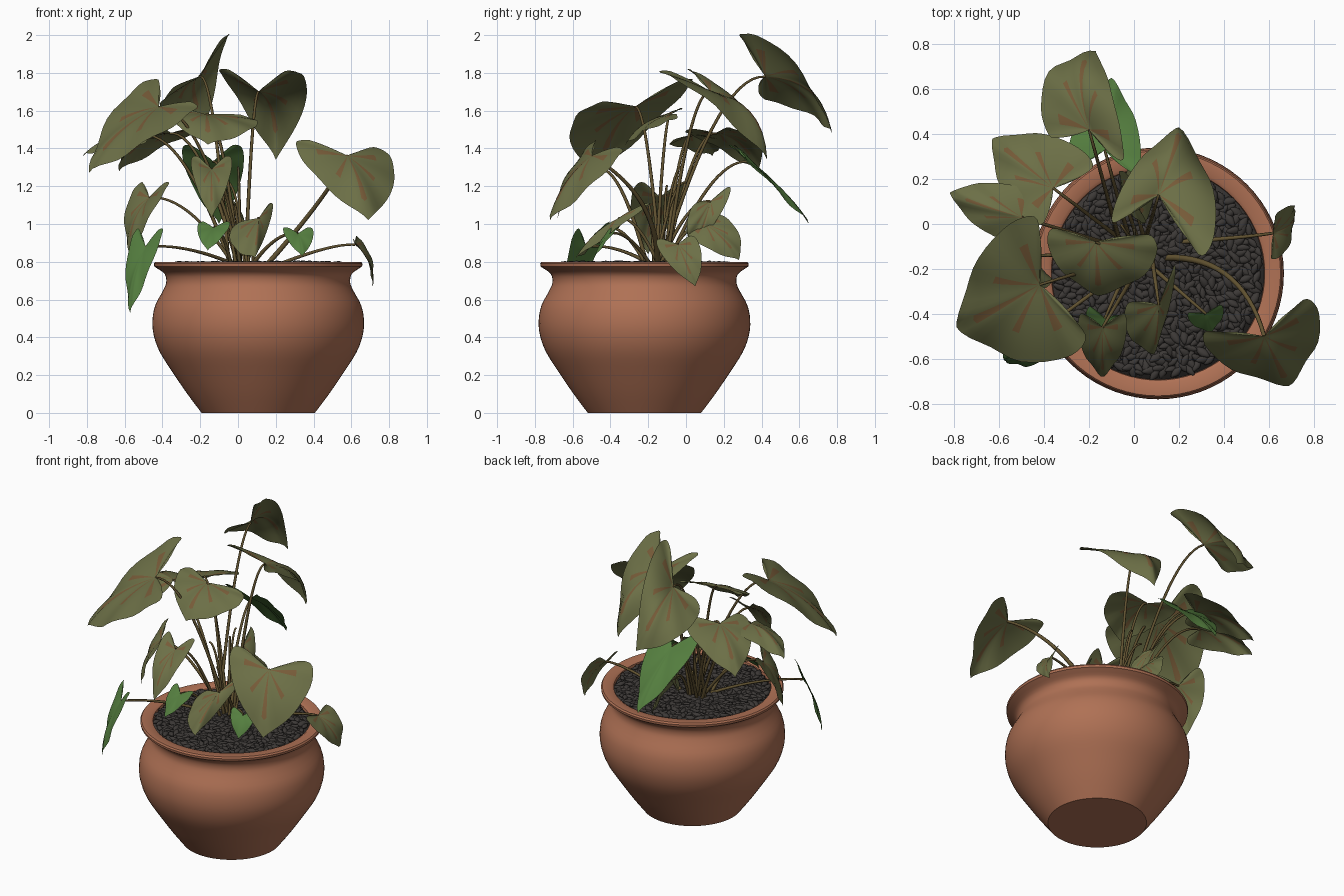
import bpy, bmesh, math, random
from mathutils import Vector as V, Euler
from mathutils.geometry import interpolate_bezier

if "Cube" in bpy.data.objects:
    bpy.data.objects.remove(bpy.data.objects["Cube"])

random.seed(4)
CX, CY = 0.107, -0.22          # pot axis


def material(name, rgb):
    m = bpy.data.materials.new(name)
    m.diffuse_color = (*rgb, 1)
    m.use_nodes = True
    m.node_tree.nodes["Principled BSDF"].inputs["Base Color"].default_value = m.diffuse_color
    return m


TERRACOTTA = material("terracotta", (0.43, 0.165, 0.09))
PEBBLE = material("dark_pebble", (0.045, 0.04, 0.037))
OLIVE = material("olive_leaf", (0.15, 0.16, 0.062))
GREEN = material("young_green_leaf", (0.09, 0.21, 0.05))
VEIN = material("leaf_vein", (0.185, 0.105, 0.04))
STEM = material("stem_brown", (0.12, 0.085, 0.03))


def add_mesh(name, verts, faces, mats, smooth=True):
    me = bpy.data.meshes.new(name)
    me.from_pydata(verts, [], faces)
    for m in mats:
        me.materials.append(m)
    for p in me.polygons:
        p.use_smooth = smooth
    ob = bpy.data.objects.new(name, me)
    bpy.context.collection.objects.link(ob)
    return ob


def catmull(pts, per):
    """Smooth a short list of 2D points."""
    out = []
    for i in range(len(pts) - 1):
        a, b, c, d = (V(pts[max(0, min(len(pts) - 1, i + k))]) for k in (-1, 0, 1, 2))
        for k in range(per):
            t = k / per
            out.append(0.5 * (2 * b + (c - a) * t + (2 * a - 5 * b + 4 * c - d) * t * t
                              + (3 * b - a - 3 * c + d) * t ** 3))
    return out + [V(pts[-1])]


# Pot: lathed profile, outside then over the rim to the inside wall
def lathe(name, profile, mat, n=72):
    verts, faces = [], []
    for r, z in profile:
        for i in range(n):
            a = 2 * math.pi * i / n
            verts.append((CX + r * math.cos(a), CY + r * math.sin(a), z))
    for k in range(len(profile) - 1):
        for i in range(n):
            j = (i + 1) % n
            faces.append((k * n + i, k * n + j, (k + 1) * n + j, (k + 1) * n + i))
    faces.append(tuple(reversed(range(n))))
    return add_mesh(name, verts, faces, [mat])


outer = catmull([(0.30, 0), (0.375, 0.1), (0.45, 0.21), (0.52, 0.32), (0.553, 0.41), (0.56, 0.49),
                 (0.545, 0.57), (0.505, 0.645), (0.487, 0.69), (0.495, 0.735), (0.535, 0.765)], 3)
rim = [(0.55, 0.775), (0.552, 0.79), (0.545, 0.80), (0.49, 0.80), (0.475, 0.79), (0.465, 0.72)]
pot = lathe("pot", [tuple(p) for p in outer] + rim, TERRACOTTA)
bpy.context.view_layer.objects.active = pot
pot.select_set(True)
bpy.ops.object.shade_smooth_by_angle(angle=math.radians(40))
pot.select_set(False)

# Soil bed and pebbles
lathe("soil", [(0.475, 0.772), (0.475, 0.774)], PEBBLE)
bpy.data.objects["soil"].data.polygons[-1].flip()
bm = bmesh.new()
bmesh.ops.create_icosphere(bm, subdivisions=2, radius=1)
bm.verts.ensure_lookup_table()
ico_v = [v.co.copy() for v in bm.verts]
ico_f = [[v.index for v in f.verts] for f in bm.faces]
bm.free()
verts, faces = [], []
COUNT = 750
for i in range(COUNT):
    r, a = 0.455 * math.sqrt((i + 0.5) / COUNT), i * 2.39996
    pos = V((CX + r * math.cos(a), CY + r * math.sin(a), 0.782 + random.uniform(-0.006, 0.008)))
    rot = Euler((random.uniform(-.5, .5), random.uniform(-.35, .35), random.uniform(0, 6.28))).to_matrix()
    s = random.uniform(0.85, 1.2)
    base = len(verts)
    # lens-shaped pebble, narrowing toward both ends
    verts += [pos + rot @ V((c.x * 0.034 * s, c.y * 0.018 * s * (1 - .4 * abs(c.x)), c.z * 0.012 * s))
              for c in ico_v]
    faces += [[base + k for k in f] for f in ico_f]
add_mesh("pebbles", verts, faces, [PEBBLE])


# Stem: a tapering arch from the crown of the plant to the leaf
def stem(name, end, start=None, bend=None, radius=0.009):
    end = V(end)
    if start is None:
        start = V((0.02 + random.uniform(-.05, .05) + 0.1 * end.x,
                   -0.14 + random.uniform(-.04, .04) + 0.1 * end.y, 0.77))
    start = V(start)
    if bend is None:
        bend = start.lerp(end, 0.55)
        bend.z = end.z + 0.02
    bend = V(bend)
    pts = interpolate_bezier(start, start.lerp(bend, 2 / 3), end.lerp(bend, 2 / 3), end, 16)
    cu = bpy.data.curves.new(name, 'CURVE')
    cu.dimensions = '3D'
    cu.bevel_depth = radius
    cu.bevel_resolution = 1
    cu.use_fill_caps = True
    sp = cu.splines.new('POLY')
    sp.points.add(len(pts) - 1)
    for i, p in enumerate(pts):
        sp.points[i].co = (*p, 1)
        sp.points[i].radius = 1.2 - 0.5 * i / 15
    cu.materials.append(STEM)
    ob = bpy.data.objects.new(name, cu)
    bpy.context.collection.objects.link(ob)
    bpy.context.view_layer.objects.active = ob
    ob.select_set(True)
    bpy.ops.object.convert(target='MESH')
    ob.select_set(False)


# Leaf: half heart outline in (toward tip, toward lobe) units, used for both halves
HEART = catmull([(1, 0), (.86, .34), (.66, .73), (.38, 1.0), (.12, 1.09), (-.06, 1.0),
                 (-.11, .74), (-.07, .36), (-.02, .06)], 3)
RINGS = 8


def leaf(name, attach, tip, left, right, mat=OLIVE, arch=0.12, bow=0.2, **stem_args):
    P, T, L, R = V(attach), V(tip), V(left), V(right)
    t = T - P
    nrm = t.cross(L - R).normalized()
    if nrm.z < 0:
        nrm = -nrm
    verts, faces, idx = [], [], []
    for lobe in (R - P, L - P):
        base = len(verts)
        for j, (a, b) in enumerate(HEART):
            edge = t * a + lobe * b
            wave = 0.025 * math.sin(j * 1.1) * edge.length
            for k in range(RINGS + 1):
                s = k / RINGS
                along = max(0, a * s)      # bow lifts the middle so the tip droops
                lift = edge.length * arch * s * (1 - s) + wave * s * s
                lift += bow * 2 * t.length * along * (1 - along)
                verts.append(P + edge * s + nrm * lift)
        for j in range(len(HEART) - 1):
            for k in range(RINGS):
                q = base + j * (RINGS + 1) + k
                f = [q, q + 1, q + RINGS + 2, q + RINGS + 1]
                n = (verts[f[1]] - verts[f[0]]).cross(verts[f[2]] - verts[f[0]])
                faces.append(f[::-1] if n.dot(nrm) < 0 else f)
                # veins: midrib plus two side ribs on the inner part
                idx.append(int(mat is OLIVE and ((j == 0 and k < 6) or (j in (5, 11, 12) and k < 5))))
    ob = add_mesh(name, verts, faces, [mat, VEIN])
    for p, m in zip(ob.data.polygons, idx):
        p.material_index = m
    bm = bmesh.new()
    bm.from_mesh(ob.data)
    bmesh.ops.remove_doubles(bm, verts=bm.verts, dist=0.0005)
    bm.to_mesh(ob.data)
    bm.free()
    stem(name + "_stem", P, **stem_args)


def small_leaf(name, attach, tip, half_width, mat=OLIVE, **kw):
    P, t = V(attach), V(tip) - V(attach)
    side = t.cross(V((0, 0, 1))).normalized() * half_width
    back = P - t * 0.2
    leaf(name, P, tip, back - side, back + side, mat, **kw)


# Large leaves: attachment, tip, left lobe, right lobe
leaf("leaf_top_back", (-.20, .42, 1.78), (-.17, .77, 1.48), (-.38, .42, 1.66), (-.05, .31, 1.99), bow=.4)
leaf("leaf_back_right", (.11, .13, 1.70), (.20, .43, 1.34), (-.09, .03, 1.80), (.31, -.12, 1.79), bow=.35)
leaf("leaf_back_left", (-.36, .16, 1.48), (-.63, .38, 1.28), (-.44, .01, 1.48), (-.20, .28, 1.49))
leaf("leaf_far_left", (-.50, .03, 1.47), (-.82, .14, 1.36), (-.52, -.08, 1.42), (-.46, .14, 1.45))
leaf("leaf_front_left", (-.42, -.27, 1.62), (-.79, -.46, 1.27), (-.47, .02, 1.75), (-.24, -.53, 1.60), bow=.12)
leaf("leaf_centre", (-.17, -.08, 1.58), (-.16, -.32, 1.42), (-.37, -.04, 1.60), (.08, -.07, 1.55))
leaf("leaf_right", (.58, -.50, 1.36), (.69, -.72, 1.02), (.32, -.50, 1.42), (.78, -.35, 1.37), bow=.12,
     start=(.14, -.15, .77), bend=(.48, -.14, 1.15), radius=.013)
leaf("leaf_front_low", (.11, -.36, 1.03), (.09, -.58, .82), (-.03, -.37, .97), (.18, -.20, 1.10), bow=.1)

# Smaller and hanging leaves facing several ways
leaf("leaf_over_rim", (.62, -.04, .89), (.71, .05, .67), (.64, .05, .92), (.62, -.15, .90),
     start=(.2, -.08, .78), bend=(.5, -.06, .90))
leaf("leaf_back_small", (-.05, .13, 1.12), (.01, .05, .88), (-.06, .23, 1.18), (-.0, .03, 1.08))
leaf("leaf_back_low", (.0, .10, 1.0), (.05, .28, .81), (-.05, .19, 1.04), (.04, .01, .95))
small_leaf("leaf_front_small", (-.14, -.46, 1.29), (-.14, -.68, 1.03), .10)
small_leaf("leaf_left_hanging", (-.47, -.14, 1.14), (-.57, -.20, .84), .15)

# Young bright green leaves: attachment, tip, half width
small_leaf("green_leaf_back", (-.13, .33, 1.33), (-.10, .65, 1.0), .15, GREEN, bow=.05)
small_leaf("green_leaf_left_low", (-.49, -.53, .88), (-.57, -.61, .53), .10, GREEN, bow=.1)
small_leaf("green_leaf_front_a", (-.13, -.42, .98), (-.16, -.54, .86), .08, GREEN, bow=.1)
small_leaf("green_leaf_front_b", (.32, -.40, .95), (.34, -.48, .83), .075, GREEN, bow=.1)

# Bare shoots in the crown
for i, e in enumerate([(-.06, .0, 1.22), (-.02, -.2, 1.1), (.0, -.02, 1.3), (-.14, -.1, 1.2)]):
    stem(f"shoot_{i}", e, radius=.008)
